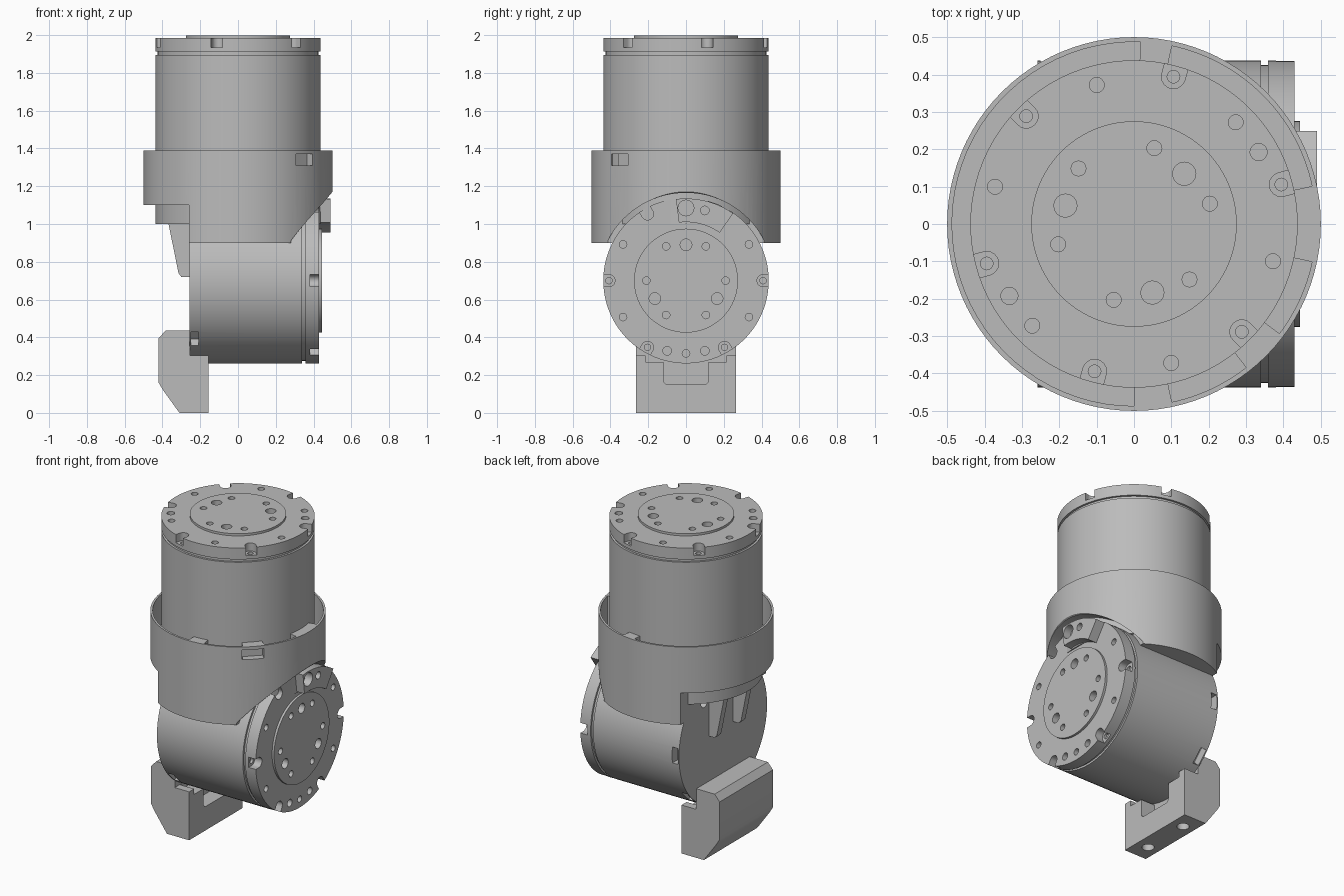
import bpy, bmesh
from math import sin, cos, pi, radians
from mathutils import Matrix

cube = bpy.data.objects.get("Cube")
if cube:
    bpy.data.objects.remove(cube, do_unlink=True)

GREY = (0.5, 0.5, 0.5, 1)
grey = bpy.data.materials.new("machined grey")
grey.use_nodes = True
grey.diffuse_color = GREY
grey.node_tree.nodes["Principled BSDF"].inputs["Base Color"].default_value = GREY

# Axis frames: local z runs along world z, x or y
UP = Matrix.Identity(4)
ALONG_X = Matrix(((0, 0, 1, 0), (1, 0, 0, 0), (0, 1, 0, 0), (0, 0, 0, 1)))
ALONG_Y = Matrix(((1, 0, 0, 0), (0, 0, -1, 0), (0, 1, 0, 0), (0, 0, 0, 1)))


def make(name, bm, frame=UP):
    bmesh.ops.transform(bm, matrix=frame, verts=bm.verts)
    bmesh.ops.recalc_face_normals(bm, faces=bm.faces)
    mesh = bpy.data.meshes.new(name)
    bm.to_mesh(mesh)
    bm.free()
    mesh.materials.append(grey)
    obj = bpy.data.objects.new(name, mesh)
    bpy.context.collection.objects.link(obj)
    return obj


def prism(bm, points, z0, z1):
    low = [bm.verts.new((x, y, z0)) for x, y in points]
    high = [bm.verts.new((x, y, z1)) for x, y in points]
    bm.faces.new(low)
    bm.faces.new(high)
    for i in range(len(points)):
        j = (i + 1) % len(points)
        bm.faces.new((low[i], low[j], high[j], high[i]))


def arc(r, a0, a1, n, cx=0, cy=0):
    steps = [radians(a0 + (a1 - a0) * i / n) for i in range(n + 1)]
    return [(cx + r * cos(a), cy + r * sin(a)) for a in steps]


def disc(r, n=20, cx=0, cy=0):
    return arc(r, 0, 360, n, cx, cy)[:-1]


def polar(r, angle):
    return r * cos(radians(angle)), r * sin(radians(angle))


def turn(points, angle):
    c, s = polar(1, angle)
    return [(x * c - y * s, x * s + y * c) for x, y in points]


def solid(name, shapes, frame=UP):
    bm = bmesh.new()
    for points, z0, z1 in shapes:
        prism(bm, points, z0, z1)
    return make(name, bm, frame)


def lathe(name, profile, frame, n=96):
    bm = bmesh.new()
    verts = [bm.verts.new((r, 0, z)) for r, z in profile]
    edges = [bm.edges.new(p) for p in zip(verts, verts[1:])]
    bmesh.ops.spin(bm, geom=verts + edges, cent=(0, 0, 0), axis=(0, 0, 1),
                   angle=2 * pi, steps=n, use_duplicate=False)
    bmesh.ops.remove_doubles(bm, verts=bm.verts, dist=1e-5)
    return make(name, bm, frame)


def boolean(obj, cutter, operation="DIFFERENCE"):
    mod = obj.modifiers.new("cut", "BOOLEAN")
    mod.operation, mod.solver, mod.object = operation, "EXACT", cutter
    graph = bpy.context.evaluated_depsgraph_get()
    mesh = bpy.data.meshes.new_from_object(obj.evaluated_get(graph))
    obj.modifiers.clear()
    obj.data = mesh
    bpy.data.objects.remove(cutter, do_unlink=True)


def motor(name, base, top, frame, spin, extras):
    """Round drive with grooved, drilled flange and raised output disc."""
    body = lathe(name, [(0, base), (0.438, base), (0.438, top - 0.09), (0.425, top - 0.09),
                        (0.425, top - 0.072), (0.438, top - 0.072), (0.438, top),
                        (0.275, top), (0.275, top + 0.014), (0, top + 0.014)], frame)
    # Open screw pockets around the flange rim
    slot = arc(0.032, 90, 270, 10, 0.408) + [(0.5, -0.032), (0.5, 0.032)]
    boolean(body, solid("cutter", [(turn(slot, spin + 60 * k), top - 0.05, top + 0.1)
                                   for k in range(6)], frame))
    # Bolt holes on the flange and the output disc
    holes = [(0.385, 30 + 60 * k, 0.02) for k in range(6)]
    holes += [(0.385, a, 0.023) for a in extras]
    holes += [(0.408, 60 * k, 0.017) for k in range(6)]
    holes += [(0.21, 60 * k, 0.02) for k in range(6)]
    holes += [(0.19, 30 + 120 * k + 60 * (spin == 0), 0.031) for k in range(3)]
    boolean(body, solid("cutter", [(disc(r, 16, *polar(d, a + spin)), top - 0.065, top + 0.1)
                                   for d, a, r in holes], frame))
    return body


upper = motor("upper_motor", 1.0, 1.985, UP, 15, (15, 195))
lower_frame = Matrix.Translation((0, 0, 0.7)) @ ALONG_X
lower = motor("lower_motor", -0.258, 0.43, lower_frame, 0, (75, 255, 285))

# Windows in the rear edge of the lower motor
window = [(0.385, -0.05), (0.5, -0.05), (0.5, 0.05), (0.385, 0.05)]
boolean(lower, solid("cutter", [(turn(window, a), -0.25, -0.21) for a in (0, 225, 315)],
                     lower_frame))

# Cup joining both motors: round block with stepped, slanted underside
cup = solid("joint_cup", [(disc(0.5, 96), 0.8, 1.39)])
outline = [(-0.6, 1.1), (-0.26, 1.1), (-0.26, 0.9), (0.28, 0.9), (0.52, 1.195),
           (0.6, 1.5), (-0.6, 1.5)]
boolean(cup, solid("cutter", [(outline, -0.6, 0.6)], ALONG_Y), "INTERSECT")
boolean(cup, solid("cutter", [(disc(0.465, 96), 0.28, 0.7)], lower_frame))
# Gaps between cup wall and upper motor, separated by solid webs
gaps = [(88, 270), (12, 78), (-37, -12), (-78, -52)]
boolean(cup, solid("cutter", [(arc(0.487, a, b, 40) + arc(0.43, b, a, 40), 1.2, 1.5)
                              for a, b in gaps]))
# Rim notch
notch = [(0.455, -0.063), (0.6, -0.063), (0.6, 0.063), (0.455, 0.063)]
boolean(cup, solid("cutter", [(turn(notch, -45), 1.31, 1.37)]))

# Screw holes in the rear wall
for part in (cup, lower):
    boolean(part, solid("cutter", [(disc(0.032, 16, y, 0.25), -0.35, -0.2)
                                   for y in (-0.19, 0.19)], lower_frame))

# Gussets under the rear of the cup
for side, y in (("left", 0.12), ("right", -0.12)):
    solid("gusset_" + side, [([(-0.39, 1.11), (-0.315, 0.74), (-0.3, 0.72),
                               (-0.25, 0.72), (-0.25, 1.11)], -y - 0.022, -y + 0.022)], ALONG_Y)

# Curved stop block on the output flange, with two holes
stop = solid("stop_block", [(arc(0.31, 55, 97, 12) + arc(0.435, 97, 55, 16), 0.425, 0.49)],
             lower_frame)
boolean(stop, solid("cutter", [(disc(r, 16, *polar(0.385, a)), 0.44, 0.6)
                               for a, r in ((90, 0.042), (75, 0.023))], lower_frame))

# Foot bracket with chamfered outer side
foot = solid("foot_bracket", [([(-0.155, 0), (-0.155, 0.305), (-0.255, 0.305), (-0.255, 0.435),
                                (-0.385, 0.435), (-0.42, 0.395), (-0.42, 0.16), (-0.4, 0.125),
                                (-0.31, 0)], -0.265, 0.265)], ALONG_Y)
recess = [(-0.12, 0.165), (-0.105, 0.15), (0.105, 0.15), (0.12, 0.165), (0.12, 0.27),
          (0.215, 0.27), (0.215, 0.4), (-0.215, 0.4), (-0.215, 0.27), (-0.12, 0.27)]
boolean(foot, solid("cutter", [(recess, -0.254, -0.1)], ALONG_X))
boolean(foot, solid("cutter", [(disc(0.036, 16, -0.235, y), -0.1, 0.1) for y in (-0.155, 0.155)]))

# Smooth round walls, keep machined edges crisp
bpy.ops.object.select_all(action="DESELECT")
for obj in (o for o in bpy.context.scene.objects if o.type == "MESH"):
    obj.select_set(True)
    bpy.context.view_layer.objects.active = obj
bpy.ops.object.shade_smooth_by_angle(angle=radians(30))
